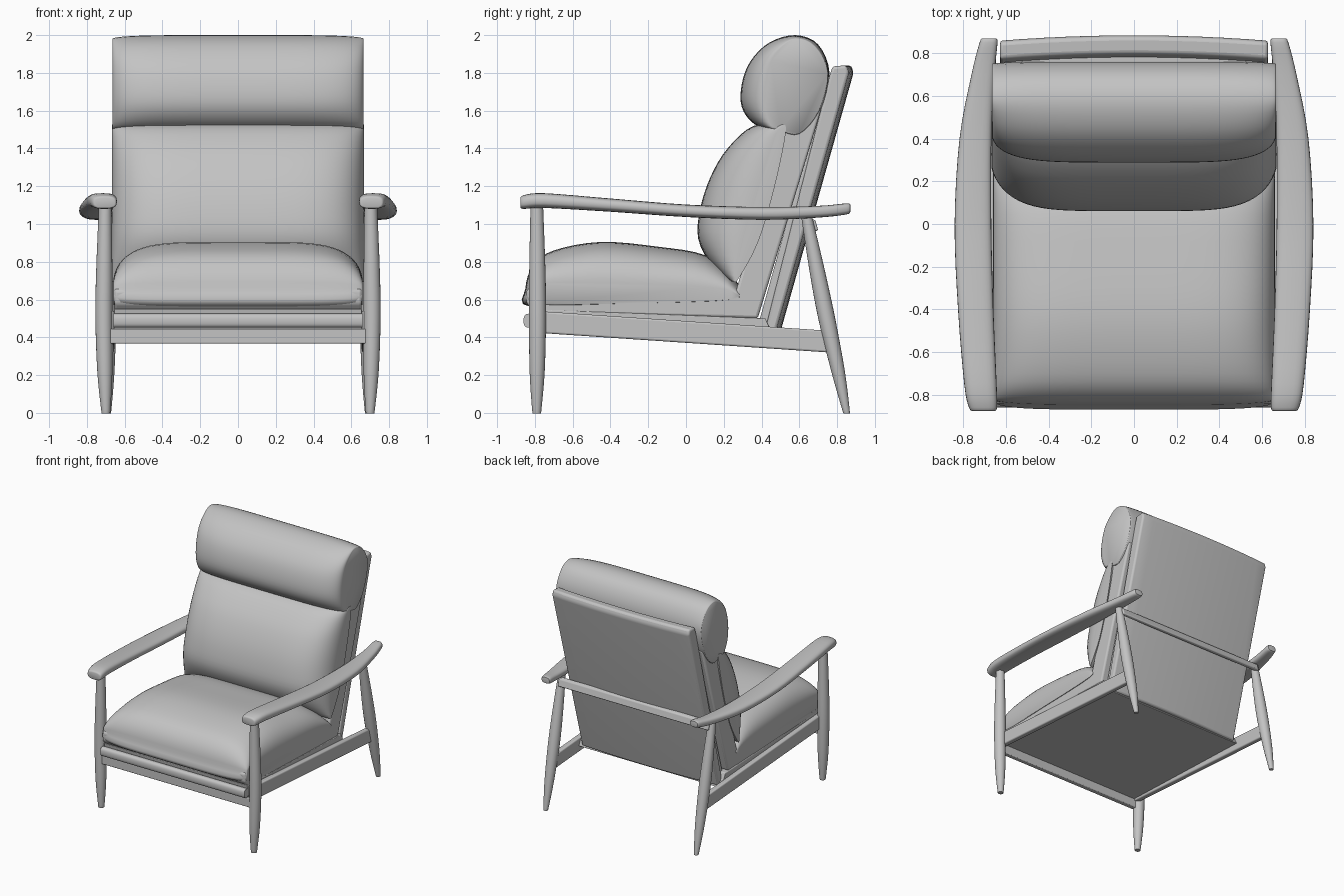
import bpy, bmesh, math
from mathutils import Vector

if "Cube" in bpy.data.objects:
    bpy.data.objects.remove(bpy.data.objects["Cube"])

grey = bpy.data.materials.new("soft grey")
grey.diffuse_color = (0.55, 0.55, 0.55, 1)
grey.use_nodes = True
grey.node_tree.nodes["Principled BSDF"].inputs["Base Color"].default_value = grey.diffuse_color


def spline(pts, closed, steps=5):
    """Catmull-Rom through tuples of any length."""
    n, out = len(pts), []
    get = (lambda i: Vector(pts[i % n])) if closed else (lambda i: Vector(pts[max(0, min(n - 1, i))]))
    for i in range(n if closed else n - 1):
        a, b, c, d = (get(i + k) for k in (-1, 0, 1, 2))
        for s in range(steps):
            t = s / steps
            out.append(0.5 * (2 * b + (c - a) * t + (2 * a - 5 * b + 4 * c - d) * t**2
                              + (3 * b - a - 3 * c + d) * t**3))
    if not closed:
        out.append(get(n - 1))
    return out


def skin(name, rings, mirror=False, bevel=0, angle=40):
    """Bridge a list of closed rings into a capped solid."""
    bm = bmesh.new()
    loops = [[bm.verts.new(p) for p in r] for r in rings]
    n = len(loops[0])
    for a, b in zip(loops, loops[1:]):
        for i in range(n):
            bm.faces.new((a[i], a[(i + 1) % n], b[(i + 1) % n], b[i]))
    bm.faces.new(loops[0])
    bm.faces.new(loops[-1][::-1])
    bmesh.ops.recalc_face_normals(bm, faces=bm.faces)
    me = bpy.data.meshes.new(name)
    bm.to_mesh(me)
    bm.free()
    me.materials.append(grey)
    ob = bpy.data.objects.new(name, me)
    bpy.context.collection.objects.link(ob)
    if bevel:
        m = ob.modifiers.new("bevel", 'BEVEL')
        m.width, m.segments, m.limit_method = bevel, 3, 'ANGLE'
    if mirror:
        ob.modifiers.new("mirror", 'MIRROR')
    bpy.ops.object.select_all(action='DESELECT')
    bpy.context.view_layer.objects.active = ob
    ob.select_set(True)
    bpy.ops.object.shade_smooth_by_angle(angle=math.radians(angle))
    return ob


def oval(power, n=24):
    """Unit superellipse points."""
    for i in range(n):
        c, s = math.cos(2 * math.pi * i / n), math.sin(2 * math.pi * i / n)
        yield (math.copysign(abs(c) ** (2 / power), c), math.copysign(abs(s) ** (2 / power), s))


def leg(name, stations):
    """Turned leg; stations are (z, x, y, radius)."""
    skin(name, [[(x + r * u, y + r * v, z) for u, v in oval(2, 20)]
                for z, x, y, r in spline(stations, False, 4)], mirror=True)


def cushion(name, centre, edge, w):
    """Puffy pad: side profile (y, z) swells from edge to centre."""
    ca, ea = spline(centre, True, 4), spline(edge, True, 4)
    rings = []
    for i in range(41):
        u = math.sin(math.pi * (i / 40 - 0.5))
        f = math.sqrt(max(0, 1 - abs(u) ** 5))
        rings.append([(w * u, *e.lerp(c, f)) for c, e in zip(ca, ea)])
    skin(name, rings, angle=60)


def slab(name, profile, x0, x1, bevel, bow=0, mirror=False):
    """Side profile (y, z) extruded along x, optionally bowed backward in the middle."""
    n = 12 if bow else 1
    rings = []
    for i in range(n + 1):
        x = x0 + (x1 - x0) * i / n
        off = -bow * (2 * i / n - 1) ** 2
        rings.append([(x, y + off, z) for y, z in profile])
    skin(name, rings, mirror, bevel)


# Legs
leg("front_legs", [(0, .70, -.79, .021), (.02, .70, -.79, .025), (.22, .705, -.788, .040),
                   (.5, .71, -.786, .045), (.75, .708, -.787, .043), (1.11, .703, -.79, .033)])
leg("back_legs", [(0, .69, .85, .016), (.02, .69, .846, .02), (.22, .69, .805, .036),
                  (.5, .69, .745, .045), (.75, .69, .695, .041), (1.06, .69, .635, .028)])

# Armrests: (y, x, half width, z, half height)
arm = [(-.877, .705, .05, 1.112, .024), (-.86, .708, .066, 1.116, .036), (-.75, .72, .076, 1.124, .039),
       (-.4, .742, .083, 1.100, .035), (0, .755, .086, 1.070, .033), (.4, .743, .075, 1.056, .034),
       (.7, .708, .054, 1.065, .031), (.85, .682, .042, 1.080, .029), (.87, .680, .030, 1.083, .018)]
skin("armrests", [[(x + w * u, y, z + h * v) for u, v in oval(2.8)]
                  for y, x, w, z, h in spline(arm, False, 4)], mirror=True)

# Lower frame
slab("side_rails", [(-.80, .54), (.755, .435), (.755, .32), (-.80, .425)], .655, .70, .01, mirror=True)
skin("front_bar", [[(x, -.832 + .028 * u, .488 + .037 * v) for u, v in oval(2.6)] for x in (-.66, .66)])
slab("front_rail", [(-.815, .445), (-.775, .445), (-.775, .367), (-.815, .367)], -.68, .68, .006)
slab("seat_platform", [(-.82, .55), (.42, .5), (.47, .39), (-.80, .44)], -.656, .656, .005)
slab("back_crossbar", [(.655, 1.03), (.685, 1.02), (.70, .965), (.67, .96)], -.69, .69, .008)

# Reclined back frame, two layers
slab("back_frame", [(.38, .46), (.43, .45), (.80, 1.78), (.75, 1.78)], -.61, .61, .012)
slab("back_panel", [(.435, .41), (.492, .40), (.887, 1.80), (.875, 1.84), (.80, 1.835), (.785, 1.79)],
     -.628, .628, .015, bow=.025)

# Upholstery shell, L-shaped from the side
slab("upholstery_shell", [(-.845, .58), (-.80, .53), (.38, .50), (.72, 1.62), (.56, 1.60), (.51, 1.49),
                          (.42, 1.18), (.26, .63), (-.30, .665), (-.80, .675), (-.845, .65)],
     -.655, .655, .015)

# Cushions
cushion("seat_cushion",
        [(-.82, .56), (-.85, .66), (-.81, .78), (-.70, .86), (-.45, .905), (-.15, .88), (.10, .835),
         (.25, .72), (.25, .60), (-.30, .58)],
        [(-.78, .58), (-.82, .66), (-.79, .685), (-.70, .69), (-.45, .69), (-.15, .68), (.10, .665),
         (.24, .645), (.24, .60), (-.30, .58)], .66)
cushion("back_cushion",
        [(.26, .70), (.14, .78), (.065, .92), (.075, 1.08), (.13, 1.25), (.22, 1.40), (.36, 1.52),
         (.52, 1.50), (.45, 1.20), (.35, .90)],
        [(.27, .70), (.27, .75), (.30, .92), (.35, 1.08), (.40, 1.25), (.45, 1.40), (.49, 1.50),
         (.53, 1.50), (.47, 1.20), (.38, .90)], .668)
cushion("head_cushion",
        [(.36, 1.53), (.295, 1.62), (.295, 1.74), (.34, 1.86), (.44, 1.96), (.58, 2.0), (.70, 1.95),
         (.76, 1.80), (.72, 1.60), (.60, 1.47), (.48, 1.48)],
        [(.45, 1.52), (.42, 1.62), (.42, 1.74), (.45, 1.86), (.50, 1.93), (.58, 1.98), (.68, 1.94),
         (.75, 1.80), (.70, 1.60), (.60, 1.48), (.50, 1.50)], .665)
